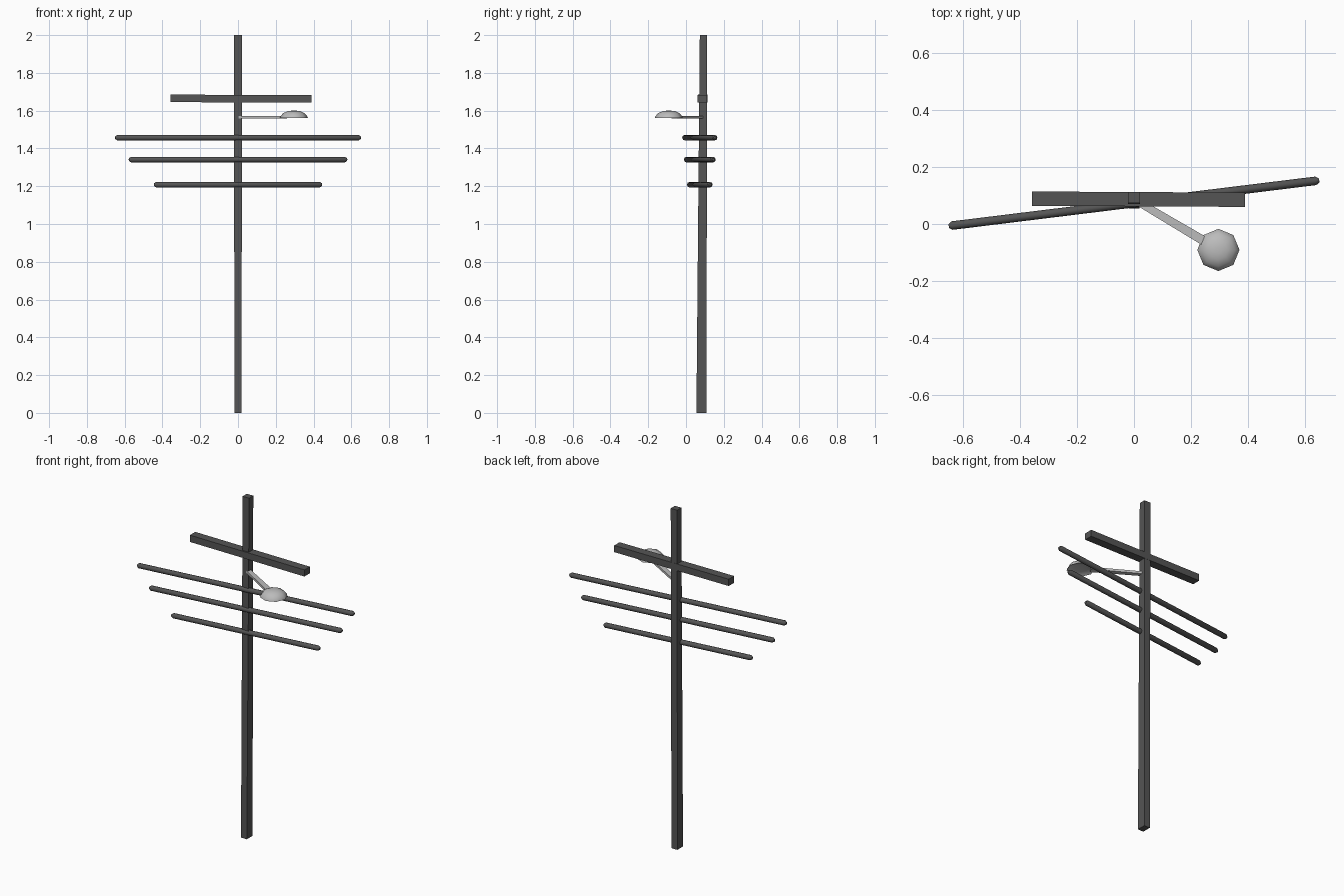
import bpy, bmesh, math
from mathutils import Vector, Matrix

if "Cube" in bpy.data.objects:
    bpy.data.objects.remove(bpy.data.objects["Cube"])


def material(name, v):
    m = bpy.data.materials.new(name)
    m.diffuse_color = (v, v, v, 1)
    m.use_nodes = True
    m.node_tree.nodes["Principled BSDF"].inputs["Base Color"].default_value = m.diffuse_color
    return m


DARK = material("dark_wood", 0.09)
PALE = material("pale_metal", 0.5)


def finish(bm, name, mat, smooth=None):
    bmesh.ops.recalc_face_normals(bm, faces=bm.faces)
    me = bpy.data.meshes.new(name)
    bm.to_mesh(me)
    bm.free()
    ob = bpy.data.objects.new(name, me)
    bpy.context.collection.objects.link(ob)
    me.materials.append(mat)
    if smooth:
        bpy.ops.object.select_all(action='DESELECT')
        ob.select_set(True)
        bpy.context.view_layer.objects.active = ob
        bpy.ops.object.shade_smooth_by_angle(angle=math.radians(smooth))
    return ob


def loft(rings, name, mat, smooth=None):
    """Skin a list of equal-sized point rings and cap both ends."""
    bm = bmesh.new()
    loops = [[bm.verts.new(p) for p in r] for r in rings]
    n = len(rings[0])
    for a, b in zip(loops, loops[1:]):
        for i in range(n):
            j = (i + 1) % n
            bm.faces.new((a[i], a[j], b[j], b[i]))
    bm.faces.new(loops[0][::-1])
    bm.faces.new(loops[-1])
    return finish(bm, name, mat, smooth)


def rect(x0, x1, y0, y1, z):
    return [(x0, y0, z), (x1, y0, z), (x1, y1, z), (x0, y1, z)]


def side_rect(x, y0, y1, z0, z1):
    return [(x, y0, z0), (x, y1, z0), (x, y1, z1), (x, y0, z1)]


# Tapered square pole
loft([rect(-0.019, 0.019, 0.055, 0.108, 0), rect(-0.021, 0.021, 0.073, 0.112, 2)],
     "pole", DARK)

# Upper cross beam
loft([side_rect(-0.358, 0.064, 0.114, 1.645, 1.685),
      side_rect(0.39, 0.060, 0.110, 1.643, 1.682)], "cross_beam", DARK)

# Three slanted rods with chamfered ends
for k, (half, z) in enumerate([(0.65, 1.457), (0.578, 1.341), (0.445, 1.208)]):
    turn = Matrix.Translation((0, 0.073, z)) @ Matrix.Rotation(math.atan(0.123), 4, 'Z')
    L = half * 1.007
    rings = []
    for x, r in [(-L, 0.007), (-L + 0.012, 0.015), (L - 0.012, 0.015), (L, 0.007)]:
        rings.append([turn @ Vector((x, r * math.cos(a), r * math.sin(a)))
                      for a in (i * math.tau / 8 for i in range(8))])
    loft(rings, f"rod_{k + 1}", DARK, 50)

# Lamp arm: flat strip running out to the lamp
a, b = Vector((0.005, 0.083, 1.566)), Vector((0.25, -0.062, 1.566))
side = (b - a).cross(Vector((0, 0, 1))).normalized()
up = Vector((0, 0, 0.007))
loft([[c + side * w + up, c - side * w + up, c - side * w - up, c + side * w - up]
      for c, w in ((a, 0.013), (b, 0.016))], "lamp_arm", PALE)

# Lamp head: eight-sided dome, hollowed slightly underneath
profile = [(0.03, 1.57), (0.064, 1.566), (0.074, 1.56), (0.072, 1.568),
           (0.058, 1.586), (0.034, 1.597), (0.012, 1.6)]
loft([[(0.296 + r * math.cos(t), -0.091 + r * math.sin(t), z)
       for t in (i * math.tau / 8 for i in range(8))] for r, z in profile],
     "lamp_head", PALE, 50)
